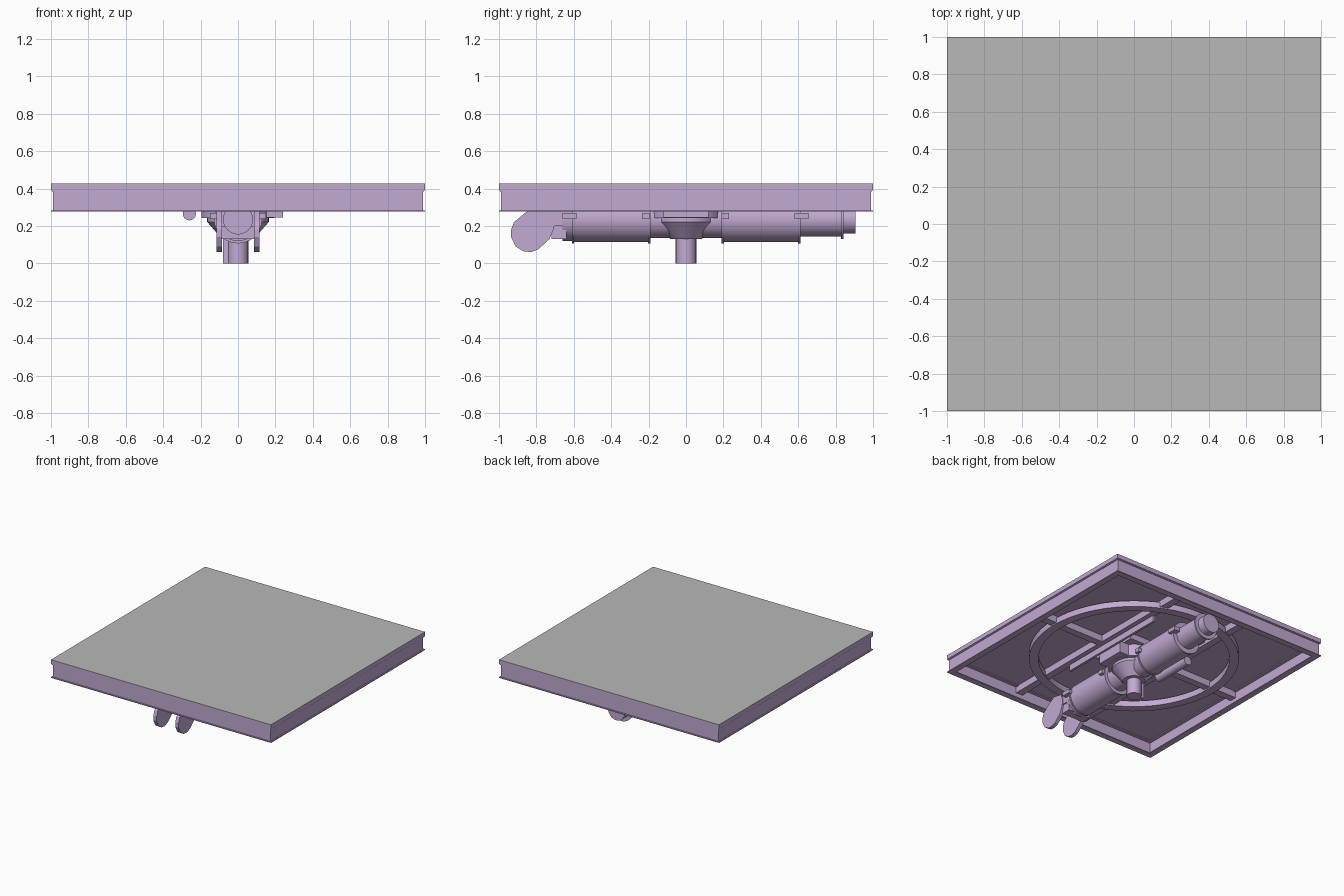
import bpy, bmesh, math
from mathutils import Matrix, Vector

if "Cube" in bpy.data.objects:
    bpy.data.objects.remove(bpy.data.objects["Cube"])


def material(name, rgb):
    m = bpy.data.materials.new(name)
    m.diffuse_color = (*rgb, 1)
    m.use_nodes = True
    m.node_tree.nodes["Principled BSDF"].inputs["Base Color"].default_value = m.diffuse_color
    return m


LILAC = material("lilac_steel", (0.54, 0.40, 0.64))
GREY = material("grey_top", (0.48, 0.48, 0.48))


def finish(name, bm, mat=LILAC, smooth=False):
    bmesh.ops.recalc_face_normals(bm, faces=bm.faces)
    me = bpy.data.meshes.new(name)
    bm.to_mesh(me)
    bm.free()
    me.materials.append(mat)
    ob = bpy.data.objects.new(name, me)
    bpy.context.collection.objects.link(ob)
    if smooth:
        bpy.ops.object.select_all(action='DESELECT')
        ob.select_set(True)
        bpy.context.view_layer.objects.active = ob
        bpy.ops.object.shade_smooth_by_angle(angle=math.radians(30))
    return ob


def box(name, x, y, z, mat=LILAC):
    bm = bmesh.new()
    bmesh.ops.create_cube(bm, size=1)
    for v in bm.verts:
        v.co = [(a + b) / 2 + c * (b - a) for (a, b), c in zip((x, y, z), v.co)]
    return finish(name, bm, mat)


def lathe(name, profile, axis='Z', origin=(0, 0, 0), n=48, closed=False):
    """Spin (radius, height) points round an axis; capped unless closed."""
    bm = bmesh.new()
    rings = [[bm.verts.new((r * math.cos(2 * math.pi * i / n),
                            r * math.sin(2 * math.pi * i / n), h))
              for i in range(n)] for r, h in profile]
    pairs = list(zip(rings, rings[1:]))
    if closed:
        pairs.append((rings[-1], rings[0]))
    else:
        bm.faces.new(rings[0])
        bm.faces.new(rings[-1])
    for a, b in pairs:
        for i in range(n):
            j = (i + 1) % n
            bm.faces.new((a[i], a[j], b[j], b[i]))
    if axis == 'Y':
        bm.transform(Matrix.Rotation(-math.pi / 2, 4, 'X'))
    bm.transform(Matrix.Translation(origin))
    return finish(name, bm, LILAC, True)


def plate_yz(name, pts, x0, x1):
    """Extrude a y-z outline along x."""
    bm = bmesh.new()
    face = bm.faces.new([bm.verts.new((x0, y, z)) for y, z in pts])
    ext = bmesh.ops.extrude_face_region(bm, geom=[face])
    bmesh.ops.translate(bm, vec=(x1 - x0, 0, 0),
                        verts=[v for v in ext['geom'] if isinstance(v, bmesh.types.BMVert)])
    return finish(name, bm)


# Deck: steel slab with a thin grey covering
box("deck_slab", (-1, 1), (-1, 1), (0.39, 0.42))
box("deck_covering", (-1, 1), (-1, 1), (0.42, 0.426), GREY)

# Edge frame: web plus top and bottom flanges on each side
for s in (-1, 1):
    for part, a, b, z in (("web", 0.975, 0.99, (0.28, 0.39)),
                          ("bottom_flange", 0.95, 1.0, (0.277, 0.284)),
                          ("top_flange", 0.95, 0.995, (0.383, 0.39))):
        r = tuple(sorted((s * a, s * b)))
        box("frame_side_" + part, r, (-b, b), z)
        box("frame_end_" + part, (-b, b), r, z)

# Beams below the deck and the turning ring
for s in (-1, 1):
    box("long_beam", tuple(sorted((s * 0.28, s * 0.34))), (-0.98, 0.98), (0.335, 0.39))
box("cross_beam", (-0.98, 0.98), (-0.03, 0.03), (0.335, 0.39))
box("beam_side_plate", (0.28, 0.30), (-0.40, 0.58), (0.285, 0.37))
lathe("turning_ring", [(0.72, 0.325), (0.79, 0.325), (0.79, 0.375), (0.72, 0.375)],
      n=64, closed=True)

# Central hub and slotted shaft
lathe("hub_cone", [(0.085, 0.13), (0.165, 0.222), (0.165, 0.243), (0.195, 0.243), (0.195, 0.36)])
box("hub_bracket", (0, 0.24), (-0.12, 0.12), (0.245, 0.34))
box("hub_mount", (-0.2, 0.2), (-0.2, 0.2), (0.34, 0.39))
lathe("shaft", [(0.055, 0), (0.055, 0.14)], n=24)
box("shaft_key", (-0.08, -0.02), (-0.02, 0.02), (0, 0.14))
lathe("side_rod", [(0.035, -0.02), (0.035, 0.32)], 'Y', (-0.26, 0, 0.265), 24)

# Horizontal tubes either side of the hub, with end collars
AX = (0, 0, 0.235)
lathe("front_tube", [(0.122, -0.60), (0.122, -0.19), (0.10, -0.19), (0.10, -0.05)], 'Y', AX)
lathe("back_tube", [(0.10, 0.05), (0.10, 0.19), (0.122, 0.19), (0.122, 0.60)], 'Y', AX)
for y in (-0.61, -0.202, 0.19, 0.60):
    lathe("tube_collar", [(0.128, y), (0.128, y + 0.012)], 'Y', AX)
for y0, y1 in ((-0.66, -0.585), (-0.235, -0.195), (0.19, 0.23), (0.58, 0.655)):
    for s in (-1, 1):
        box("tube_lug", tuple(sorted((s * 0.10, s * 0.15))), (y0, y1), (0.236, 0.268))

# Motor on the back end
lathe("motor", [(0.09, 0.60), (0.09, 0.83), (0.105, 0.83), (0.105, 0.842),
                (0.075, 0.842), (0.075, 0.905)], 'Y', AX)

# Front coupling and the pair of rounded claws
lathe("coupling", [(0.115, -0.66), (0.115, -0.60)], 'Y', AX)
lathe("coupling_nose", [(0.08, -0.74), (0.08, -0.64)], 'Y', AX)
box("claw_crosspiece", (-0.10, 0.10), (-0.72, -0.64), (0.13, 0.20))
claw = [(-0.72, 0.29), (-0.70, 0.24), (-0.705, 0.19), (-0.73, 0.13), (-0.79, 0.075),
        (-0.83, 0.06), (-0.87, 0.065), (-0.91, 0.09), (-0.935, 0.14), (-0.935, 0.18),
        (-0.92, 0.22), (-0.86, 0.27), (-0.80, 0.305)]
for s in (-1, 1):
    plate_yz("claw", claw, s * 0.085, s * 0.115)
    box("claw_arm", tuple(sorted((s * 0.085, s * 0.11))), (-0.74, -0.60), (0.2, 0.28))
